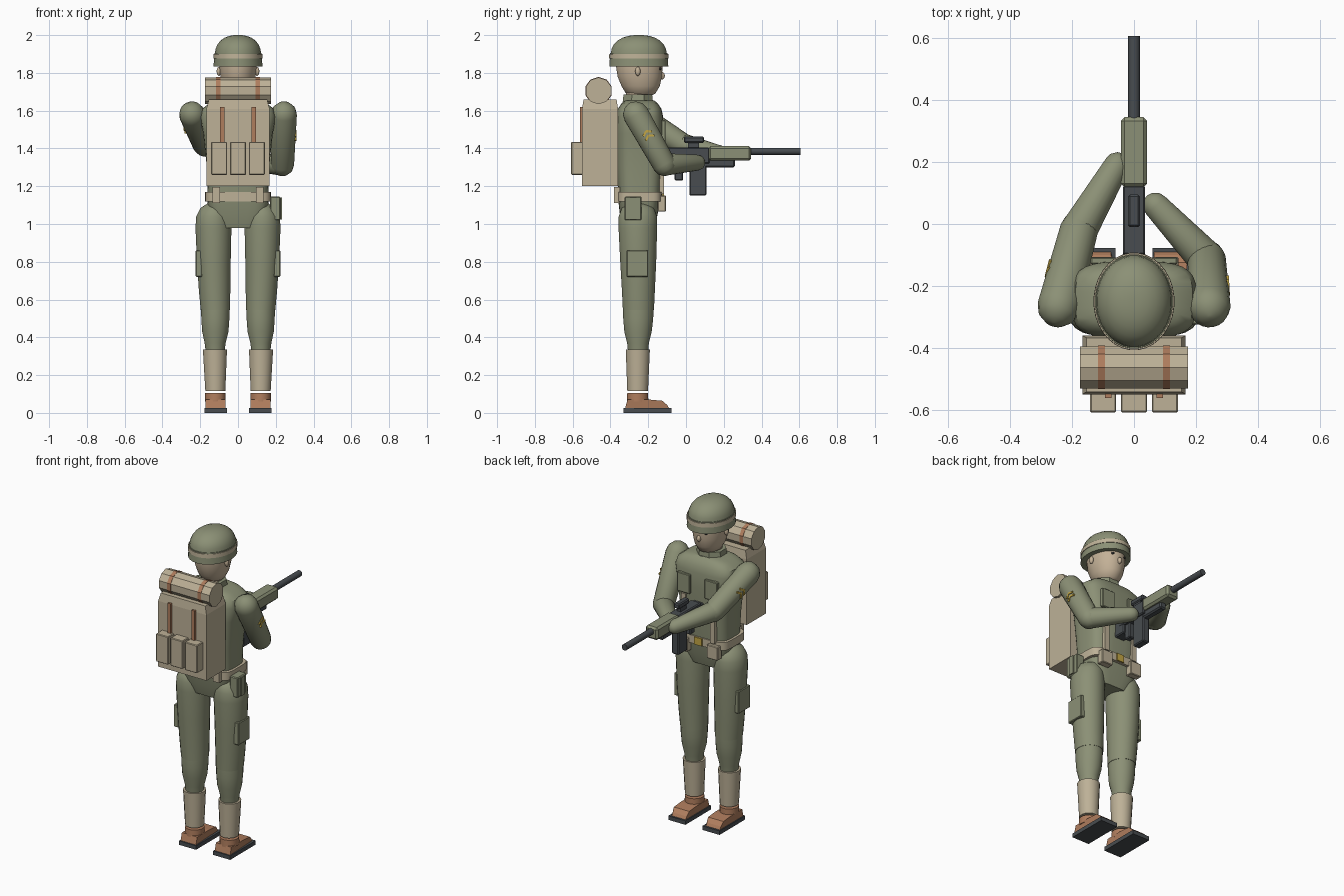
import bpy, bmesh, math
from mathutils import Vector, Matrix

if "Cube" in bpy.data.objects:
    bpy.data.objects.remove(bpy.data.objects["Cube"], do_unlink=True)


def material(name, *rgb):
    m = bpy.data.materials.new(name)
    m.use_nodes = True
    m.diffuse_color = (*rgb, 1)
    m.node_tree.nodes["Principled BSDF"].inputs["Base Color"].default_value = (*rgb, 1)
    return m


GREEN = material("olive cloth", .26, .28, .18)
TAN = material("tan canvas", .51, .44, .31)
SKIN = material("skin", .55, .44, .31)
BROWN = material("brown leather", .43, .205, .11)
DARK = material("dark metal", .065, .073, .08)
GOLD = material("gold", .56, .39, .06)
BLACK = material("eye black", .02, .02, .02)
CY = -.245  # body centre line


def finish(name, bm, mat, smooth=True, matrix=None):
    if matrix:
        bm.transform(matrix)
    bmesh.ops.recalc_face_normals(bm, faces=bm.faces)
    me = bpy.data.meshes.new(name)
    bm.to_mesh(me)
    bm.free()
    ob = bpy.data.objects.new(name, me)
    bpy.context.collection.objects.link(ob)
    me.materials.append(mat)
    if smooth:
        bpy.ops.object.select_all(action='DESELECT')
        ob.select_set(True)
        bpy.context.view_layer.objects.active = ob
        bpy.ops.object.shade_smooth_by_angle(angle=math.radians(35))
    return ob


def box(name, mat, x, y, z, bevel=0.0, top=1.0):
    """Box from (min, max) ranges; top scales the upper face."""
    bm = bmesh.new()
    bmesh.ops.create_cube(bm, size=1)
    for v in bm.verts:
        k = top if v.co.z > 0 else 1
        v.co = [(r[0] + r[1]) / 2 + c * (r[1] - r[0]) * s
                for r, c, s in zip((x, y, z), v.co, (k, k, 1))]
    if bevel:
        bmesh.ops.bevel(bm, geom=bm.edges[:], offset=bevel, segments=1, affect='EDGES')
    return finish(name, bm, mat, False)


def loft(name, mat, rings, n=24, power=2.0, matrix=None, smooth=True):
    """Skin through rings (z, cx, cy, rx, ry); power squares the section."""
    bm = bmesh.new()
    loops = []
    for z, cx, cy, rx, ry in rings:
        loop = []
        for i in range(n):
            a = math.tau * (i + .5) / n
            c, s = math.cos(a), math.sin(a)
            loop.append(bm.verts.new((cx + rx * math.copysign(abs(c) ** (2 / power), c),
                                      cy + ry * math.copysign(abs(s) ** (2 / power), s), z)))
        loops.append(loop)
    for p, q in zip(loops, loops[1:]):
        for i in range(n):
            j = (i + 1) % n
            bm.faces.new((p[i], p[j], q[j], q[i]))
    bm.faces.new(loops[0])
    bm.faces.new(loops[-1])
    return finish(name, bm, mat, smooth, matrix)


def limb(name, mat, a, b, ra, rb):
    """Tapered capsule from a to b."""
    a, b = Vector(a), Vector(b)
    d = b - a
    arcs = [math.radians(t) for t in (5, 30, 60, 90)]
    prof = [(-ra * math.cos(t), ra * math.sin(t)) for t in arcs]
    prof += [(d.length + rb * math.cos(t), rb * math.sin(t)) for t in reversed(arcs)]
    mat4 = Matrix.Translation(a) @ d.to_track_quat('Z', 'Y').to_matrix().to_4x4()
    return loft(name, mat, [(z, 0, 0, r, r) for z, r in prof], 20, matrix=mat4)


def rod(name, mat, a, b, r, n, smooth=True):
    d = Vector(b) - Vector(a)
    m = Matrix.Translation(a) @ d.to_track_quat('Z', 'Y').to_matrix().to_4x4()
    return loft(name, mat, [(0, 0, 0, r, r), (d.length, 0, 0, r, r)], n, matrix=m, smooth=smooth)


def ball(name, mat, centre, radii):
    bm = bmesh.new()
    bmesh.ops.create_uvsphere(bm, u_segments=16, v_segments=10, radius=1)
    return finish(name, bm, mat, True, Matrix.Translation(centre) @ Matrix.Diagonal((*radii, 1)))


def span(c, half):
    return (c - half, c + half)


# Head and helmet
loft("head", SKIN, [(1.675, 0, -.24, .035, .045), (1.69, 0, -.24, .062, .078),
                    (1.73, 0, -.24, .082, .102), (1.78, 0, -.245, .094, .118),
                    (1.84, 0, -.247, .1, .125), (1.9, 0, -.247, .095, .12)])
loft("neck", SKIN, [(1.62, 0, -.255, .06, .065), (1.72, 0, -.255, .06, .065)], 16)
loft("collar", GREEN, [(1.62, 0, -.255, .095, .09), (1.685, 0, -.255, .085, .082)], 8, smooth=False)
loft("helmet_rim", GREEN, [(1.835, 0, -.25, .13, .157), (1.905, 0, -.25, .126, .152)], 32)
loft("helmet_band", TAN, [(1.875, 0, -.25, .131, .158), (1.9, 0, -.25, .13, .157)], 32)
loft("helmet_dome", GREEN, [(1.9 + .1 * math.sin(t), 0, -.25, .123 * math.cos(t) ** .8, .149 * math.cos(t) ** .8)
                            for t in [math.radians(k) for k in (0, 15, 30, 45, 60, 73, 83, 88)]], 32)
ball("nose", SKIN, (0, -.128, 1.785), (.013, .016, .02))
box("mouth", BROWN, (-.022, .022), (-.15, -.142), (1.738, 1.743))

# Torso, pelvis, belt
loft("torso", GREEN, [(1.14, 0, CY, .16, .112), (1.3, 0, CY, .165, .122), (1.48, 0, CY, .185, .127),
                      (1.57, 0, CY, .202, .124), (1.61, 0, CY, .19, .115),
                      (1.64, 0, CY, .15, .095), (1.655, 0, CY, .09, .075)], 32, 3.5)
loft("pelvis", GREEN, [(.98, 0, -.25, .11, .08), (1.05, 0, -.25, .155, .1),
                       (1.15, 0, -.25, .165, .112)], 32, 4)
loft("belt", TAN, [(1.12, 0, CY, .175, .12), (1.17, 0, CY, .175, .12)], 32, 5)
box("belt_buckle", GOLD, (-.025, .025), (-.13, -.117), (1.122, 1.168))

# Mirrored body parts
for side, s in (("left", 1), ("right", -1)):
    ball(side + "_ear", SKIN, (s * .101, -.255, 1.808), (.012, .014, .024))
    ball(side + "_eye", BLACK, (s * .04, -.138, 1.822), (.01, .008, .008))
    box(side + "_chest_pocket", GREEN, span(s * .095, .045), (-.13, -.108), (1.43, 1.55), .004)
    box(side + "_harness_strap", TAN, span(s * .1, .016), (-.14, -.116), (1.16, 1.42))
    box(side + "_belt_pouch", TAN, span(s * .105, .038), (-.15, -.106), (1.065, 1.15), .004)
    box(side + "_back_belt_loop", TAN, span(s * .115, .02), (-.38, -.35), (1.112, 1.195))

    loft(side + "_thigh", GREEN, [(.545, s * .12, -.252, .078, .083), (.65, s * .124, -.252, .084, .088),
                                  (.8, s * .128, -.253, .09, .096), (.98, s * .13, -.255, .096, .103),
                                  (1.04, s * .13, -.255, .092, .102), (1.085, s * .125, -.255, .074, .085),
                                  (1.11, s * .12, -.255, .04, .05)])
    loft(side + "_calf", GREEN, [(.32, s * .121, -.254, .05, .053), (.37, s * .121, -.254, .056, .058),
                                 (.43, s * .12, -.254, .07, .073), (.5, s * .12, -.253, .075, .08),
                                 (.552, s * .12, -.252, .076, .081)])
    loft(side + "_gaiter", TAN, [(.117, s * .12, -.256, .054, .056), (.335, s * .122, -.255, .065, .065)], 16)
    box(side + "_thigh_pocket", GREEN, span(s * .207, .017), (-.315, -.2), (.72, .86), .004)

    # Boot: sole, ankle and a profile extruded across the foot
    box(side + "_sole", DARK, span(s * .118, .059), (-.33, -.078), (0, .025))
    loft(side + "_boot_ankle", BROWN, [(.06, s * .12, -.256, .055, .058), (.104, s * .12, -.256, .055, .056)], 16)
    bm = bmesh.new()
    prof = [(-.322, .025), (-.09, .025), (-.1, .042), (-.125, .064), (-.19, .07), (-.31, .07)]
    face = bm.faces.new([bm.verts.new((s * .118 - .053, y, z)) for y, z in prof])
    ext = bmesh.ops.extrude_face_region(bm, geom=[face])["geom"]
    for v in ext:
        if isinstance(v, bmesh.types.BMVert):
            v.co.x += .106
            if v.co.y > -.11:
                v.co.x -= .01
    finish(side + "_boot", bm, BROWN, False)

# Arms with sleeve chevrons
ARMS = {"left": ((.243, -.265, 1.58), (.235, -.115, 1.315), (.07, .06, 1.325), (1, 0, .1)),
        "right": ((-.243, -.265, 1.58), (-.178, -.02, 1.42), (-.055, .19, 1.37), (-1, 0, .15))}
for side, (shoulder, elbow, hand, out) in ARMS.items():
    limb(side + "_upper_arm", GREEN, shoulder, elbow, .069, .062)
    limb(side + "_forearm", GREEN, elbow, hand, .06, .042)
    a, b = Vector(shoulder), Vector(elbow)
    axis = (b - a).normalized()
    normal = Vector(out)
    normal = (normal - axis * normal.dot(axis)).normalized()
    frame = Matrix((axis, normal.cross(axis), normal)).transposed().to_4x4()
    for k in range(2):
        for t in (-1, 1):
            pos = a + axis * (.11 + .026 * k)
            m = (Matrix.Translation(pos + normal * .064) @ frame @ Matrix.Translation((0, t * .013, 0))
                 @ Matrix.Rotation(t * -.55, 4, 'Z') @ Matrix.Diagonal((.011, .032, .009, 1)))
            bm = bmesh.new()
            bmesh.ops.create_cube(bm, size=1)
            finish(f"{side}_chevron_bar", bm, GOLD, False, m)

# Holster on the belt
box("holster", GREEN, (.17, .225), (-.325, -.235), (1.02, 1.145), .005)
box("holster_strap", GREEN, (.22, .232), (-.297, -.262), (1.025, 1.14))

# Backpack with pockets, straps and bedroll
box("backpack", TAN, (-.167, .167), (-.55, -.36), (1.2, 1.61))
box("backpack_lid", TAN, (-.167, .167), (-.55, -.36), (1.61, 1.66), top=.92)
for x in (-.1, 0, .1):
    box("backpack_pocket", TAN, span(x, .042), (-.608, -.545), (1.26, 1.435), .004)
for s in (-1, 1):
    box("backpack_strap", BROWN, span(s * .083, .011), (-.562, -.545), (1.4, 1.62))
    rod("bedroll_strap", BROWN, (s * .105 - .012, -.463, 1.705), (s * .105 + .012, -.463, 1.705), .0735, 10, False)
rod("bedroll", TAN, (-.175, -.463, 1.705), (.175, -.463, 1.705), .071, 10, False)

# Rifle
box("rifle_stock", DARK, (-.035, .035), (-.135, -.05), (1.27, 1.395), .006)
box("rifle_receiver", DARK, (-.036, .036), (-.1, .125), (1.32, 1.405), .006)
box("rifle_underside", DARK, (-.022, .022), (.05, .26), (1.3, 1.345), .008)
box("rifle_handguard", GREEN, (-.042, .042), (.118, .345), (1.335, 1.413), .012)
box("rifle_magazine", DARK, (-.024, .024), (.018, .108), (1.15, 1.33), .006)
box("rifle_grip", DARK, (-.02, .02), (-.06, -.015), (1.23, 1.33), .005)
box("sight_mount", DARK, (-.012, .012), (.01, .07), (1.4, 1.44))
box("rifle_sight", DARK, (-.019, .019), (-.01, .095), (1.43, 1.462), .006)
rod("rifle_barrel", DARK, (0, .33, 1.385), (0, .607, 1.385), .019, 16)
